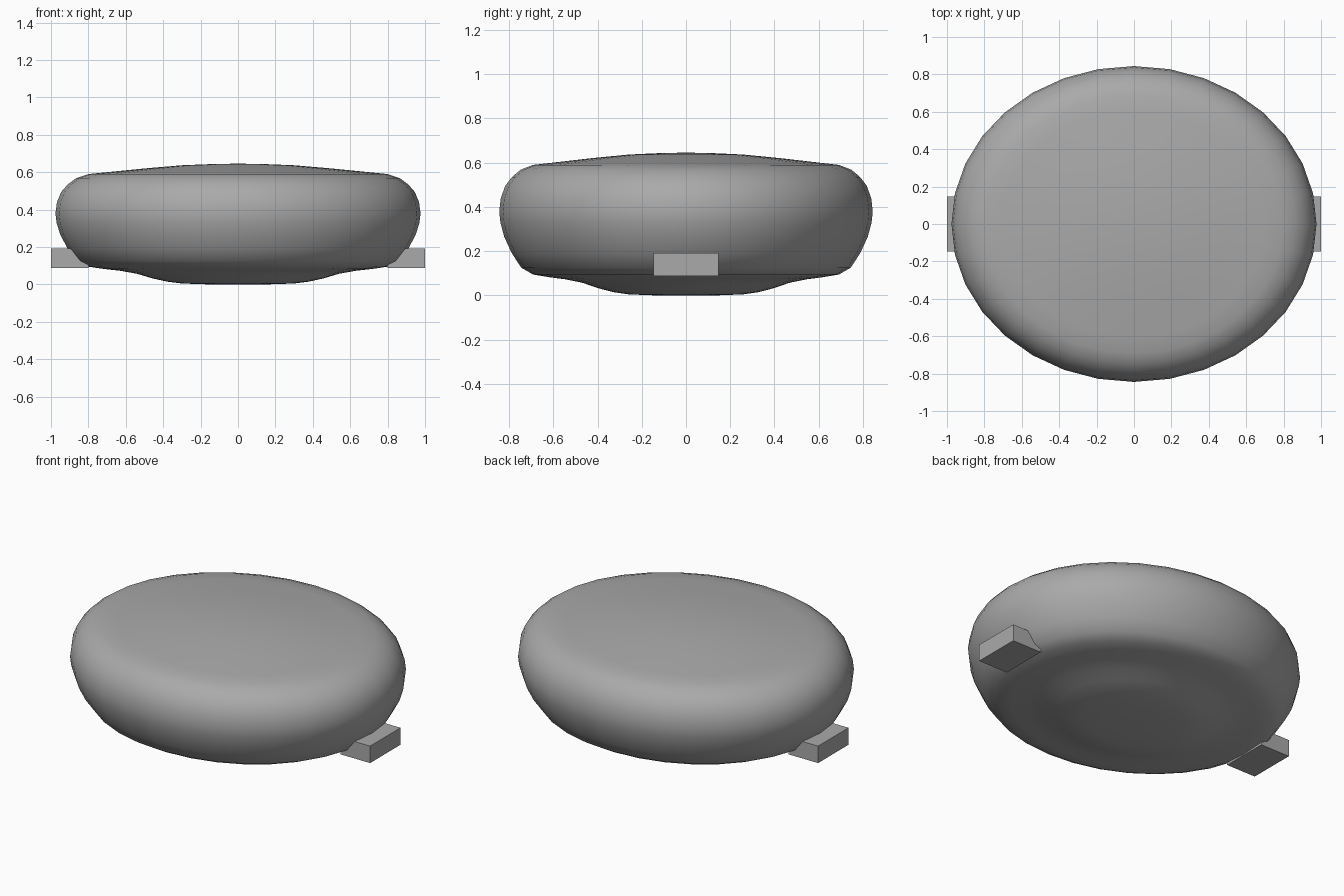
import bpy, bmesh, math

if "Cube" in bpy.data.objects:
    bpy.data.objects.remove(bpy.data.objects["Cube"], do_unlink=True)

grey = bpy.data.materials.new("stone_grey")
grey.use_nodes = True
colour = (0.4, 0.4, 0.4, 1)
grey.diffuse_color = colour
grey.node_tree.nodes["Principled BSDF"].inputs["Base Color"].default_value = colour


def finish(bm, name):
    bmesh.ops.recalc_face_normals(bm, faces=bm.faces)
    mesh = bpy.data.meshes.new(name)
    bm.to_mesh(mesh)
    bm.free()
    mesh.materials.append(grey)
    obj = bpy.data.objects.new(name, mesh)
    bpy.context.collection.objects.link(obj)
    return obj


# Rounded oval body: a profile (radius, height) swept around, narrower front to back
SEGMENTS = 32
DEPTH = 0.865
profile = [(0.15, 0), (0.3, 0.005), (0.38, 0.015), (0.46, 0.033), (0.54, 0.057),
           (0.63, 0.073), (0.72, 0.083), (0.8, 0.095), (0.86, 0.125), (0.91, 0.19),
           (0.95, 0.265), (0.97, 0.33), (0.976, 0.38), (0.968, 0.44), (0.945, 0.495),
           (0.91, 0.535), (0.865, 0.568), (0.8, 0.59), (0.7, 0.6), (0.5, 0.62),
           (0.3, 0.637), (0.15, 0.643)]
bm = bmesh.new()
rings = []
for radius, z in profile:
    angles = [2 * math.pi * i / SEGMENTS for i in range(SEGMENTS)]
    rings.append([bm.verts.new((radius * math.cos(a), radius * DEPTH * math.sin(a), z))
                  for a in angles])
for low, high in zip(rings, rings[1:]):
    for i in range(SEGMENTS):
        j = (i + 1) % SEGMENTS
        bm.faces.new((low[i], low[j], high[j], high[i]))
for ring, z in ((rings[0], 0), (rings[-1], 0.646)):
    tip = bm.verts.new((0, 0, z))
    for i in range(SEGMENTS):
        bm.faces.new((ring[i], ring[(i + 1) % SEGMENTS], tip))
body = finish(bm, "rounded_body")
for face in body.data.polygons:
    face.use_smooth = True

# Flat-sided lug sticking out low on each side
for side, name in ((1, "left_lug"), (-1, "right_lug")):
    bm = bmesh.new()
    bmesh.ops.create_cube(bm, size=1)
    for v in bm.verts:
        v.co = (side * (0.9 + v.co.x * 0.2), v.co.y * 0.295, 0.14 + v.co.z * 0.104)
    finish(bm, name)
